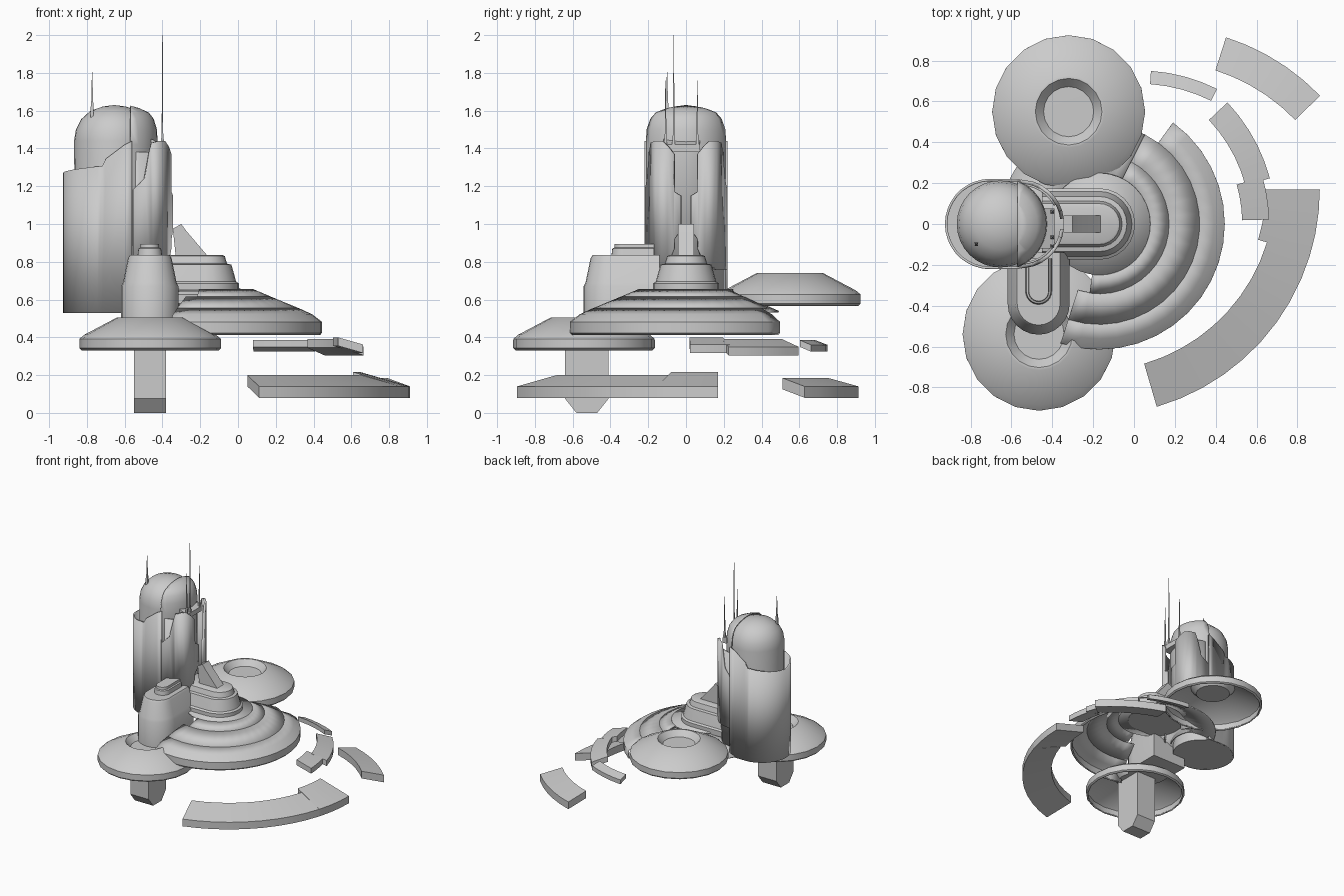
import bpy, bmesh
from math import sin, cos, radians, ceil
from mathutils import Vector

cube = bpy.data.objects.get("Cube")
if cube:
    bpy.data.objects.remove(cube)

GREY = (0.6, 0.6, 0.6, 1)
mat = bpy.data.materials.new("light grey")
mat.use_nodes = True
mat.diffuse_color = GREY
mat.node_tree.nodes["Principled BSDF"].inputs["Base Color"].default_value = GREY


def loft(name, rings, closed=True, wrap=False, caps=True, thick=0, clip=None, angle=32):
    """Skin a list of equal point rows; optionally cap, clip and thicken."""
    bm = bmesh.new()
    rows = [[bm.verts.new(p) for p in ring] for ring in rings]
    n = len(rows[0])
    for i in range(len(rows) if wrap else len(rows) - 1):
        a, b = rows[i], rows[(i + 1) % len(rows)]
        for j in range(n if closed else n - 1):
            k = (j + 1) % n
            bm.faces.new((a[j], a[k], b[k], b[j]))
    if caps:
        bm.faces.new(rows[0])
        bm.faces.new(rows[-1])
    bmesh.ops.remove_doubles(bm, verts=bm.verts, dist=1e-4)
    if clip:
        bmesh.ops.bisect_plane(bm, geom=bm.verts[:] + bm.edges[:] + bm.faces[:],
                               plane_co=clip, plane_no=(-1, 0, 0), clear_outer=True)
    bmesh.ops.recalc_face_normals(bm, faces=bm.faces)
    me = bpy.data.meshes.new(name)
    bm.to_mesh(me)
    bm.free()
    me.materials.append(mat)
    ob = bpy.data.objects.new(name, me)
    bpy.context.collection.objects.link(ob)
    bpy.ops.object.select_all(action="DESELECT")
    ob.select_set(True)
    bpy.context.view_layer.objects.active = ob
    bpy.ops.object.shade_smooth_by_angle(angle=radians(angle))
    if thick:
        mod = ob.modifiers.new("thickness", "SOLIDIFY")
        mod.thickness, mod.offset = thick, 0
    return ob


def polar(c, r, a, z):
    return (c[0] + r * cos(radians(a)), c[1] + r * sin(radians(a)), z)


def revolve(name, c, profile, a0=0, a1=360, steps=20, **kw):
    """Sheet turned round a vertical axis, from (radius, height) points."""
    full = a1 - a0 == 360
    angles = [a0 + (a1 - a0) * i / steps for i in range(steps if full else steps + 1)]
    rings = [[polar(c, r, a, z) for r, z in profile] for a in angles]
    return loft(name, rings, closed=False, wrap=full, caps=False, **kw)


def arc_block(name, c, r0, r1, a0, a1, z_in, z_out, th):
    """Curved fragment with a sloping top and bottom."""
    steps = max(2, ceil(abs(a1 - a0) / 7))
    rings = []
    for i in range(steps + 1):
        a = a0 + (a1 - a0) * i / steps
        rings.append([polar(c, r0, a, z_in - th), polar(c, r1, a, z_out - th),
                      polar(c, r1, a, z_out), polar(c, r0, a, z_in)])
    loft(name, rings)


def tiers(name, cap, tail, heading, levels):
    """Round-nosed block: half-round nose at cap, straight sides back by tail."""
    rings = []
    for r, z in levels:
        ring = [polar(cap, r, heading - 90 + 15 * i, z) for i in range(13)]
        back = Vector((cos(radians(heading)), sin(radians(heading)), 0)) * tail
        ring += [tuple(Vector(ring[-1]) - back), tuple(Vector(ring[0]) - back)]
        rings.append(ring)
    loft(name, rings)


def prism(name, pts, axis, lo, hi):
    """Extrude a side outline along x or y."""
    put = (lambda p, d: (d, p[0], p[1])) if axis == "x" else (lambda p, d: (p[0], d, p[1]))
    loft(name, [[put(p, d) for p in pts] for d in (lo, hi)], angle=20)


# Landing discs with sunken centres
for name, centre, base in (("back_disc", (-0.32, 0.55), 0.57),
                           ("front_disc", (-0.465, -0.54), 0.335)):
    revolve(name, centre, [(r, base + h) for r, h in (
        (0.36, 0), (0.37, 0.01), (0.37, 0.055), (0.345, 0.075),
        (0.175, 0.165), (0.165, 0.165), (0.125, 0.12), (0, 0.12))], thick=0.01)

# Broken main disc, made of sectors with stepped ends
HUB = (-0.17, 0)
revolve("main_disc_rim", HUB, [(0.6, 0.415), (0.61, 0.425), (0.61, 0.48), (0.56, 0.518),
                               (0.49, 0.55)], -108, 54, 18, thick=0.01)
revolve("main_disc_middle", HUB, [(0.49, 0.55), (0.34, 0.612)], -108, 63, 18, thick=0.01)
revolve("main_disc_inner", HUB, [(0.34, 0.612), (0.25, 0.65)], -98, 63, 18, thick=0.01)
revolve("main_disc_roof", HUB, [(0.25, 0.65), (0, 0.65)], steps=32, thick=0.01)
revolve("main_disc_back", HUB, [(0.49, 0.535), (0.25, 0.64)], 63, 215, 18, thick=0.01)

# Support leg under the front disc
prism("support_leg", [(-0.64, 0.46), (-0.64, 0.075), (-0.58, 0), (-0.47, 0),
                      (-0.41, 0.075), (-0.41, 0.46)], "x", -0.55, -0.38)

# Stepped round-nosed buildings
tiers("centre_building", HUB, 0.28, 0, [
    (0.175, 0.64), (0.175, 0.685), (0.16, 0.695), (0.152, 0.725), (0.135, 0.785),
    (0.112, 0.79), (0.1, 0.83), (0.09, 0.835)])
tiers("front_building", (-0.467, -0.39), 0.25, -90, [
    (0.152, 0.45), (0.152, 0.67), (0.142, 0.69), (0.115, 0.82), (0.105, 0.835)])
tiers("front_building_roof", (-0.467, -0.33), 0.16, -90, [
    (0.065, 0.83), (0.06, 0.87), (0.05, 0.875), (0.048, 0.895)])
prism("slanted_roof_fin", [(-0.16, 0.83), (-0.275, 0.965), (-0.3, 1.0), (-0.345, 0.975),
                           (-0.33, 0.83)], "y", -0.042, 0.042)

# Tower core with rounded dome, and a hood over its front part
CORE = (-0.655, 0)
revolve("tower_core", CORE, [(0, 0.53), (0.205, 0.53), (0.213, 1.44), (0.203, 1.5),
                             (0.175, 1.555), (0.125, 1.6), (0.06, 1.622), (0, 1.63)], steps=32)
revolve("tower_hood", CORE, [(0.222, 0.6), (0.226, 1.42), (0.222, 1.5), (0.205, 1.555),
                             (0.18, 1.587), (0.13, 1.61), (0.06, 1.63), (0, 1.637)],
        steps=32, clip=(-0.57, 0, 0), thick=0.008)

# Back jacket of the tower, its top edge stepping up toward the front
half = [(-0.56, 0.215, 1.44), (-0.6, 0.215, 1.42), (-0.70, 0.215, 1.345), (-0.72, 0.214, 1.305)]
for a in range(100, 181, 10):
    x, y, _ = polar((-0.705, 0), 0.215, a, 0)
    half.append((x, y, 1.305 - 0.035 * (a - 100) / 80))
plan = half + [(x, -y, z) for x, y, z in reversed(half[:-1])]
loft("tower_jacket", [[(x, y, 0.53), (x, y, z)] for x, y, z in plan],
     closed=False, caps=False, thick=0.012)
loft("tower_floor", [[(x, y, z) for x, y, _ in plan] for z in (0.53, 0.54)])

# Front armour plates: angle, lower edge, upper edge
edge = [(7, 0.97, 1.15), (17, 0.92, 1.17), (17.5, 0.87, 1.37), (27, 0.79, 1.41),
        (37, 0.78, 1.44), (48, 0.76, 1.44), (60, 0.76, 1.43), (64, 0.76, 1.38),
        (72, 0.76, 1.24), (89, 0.76, 1.18)]
for side, name in ((1, "left_armour_plate"), (-1, "right_armour_plate")):
    loft(name, [[polar((-0.56, 0), 0.209, side * a, z) for z in (lo, hi)]
                for a, lo, hi in edge], closed=False, caps=False, thick=0.018)
    # Lower skirt and upper wall behind the plates
    revolve(name + "_backing", (-0.56, 0),
            [(0.195, 0.6), (0.195, 1.38)], *sorted((side * 28, side * 90)),
            steps=6, thick=0.01)

# Antennas: position, base height, tip height
for i, (x, y, lo, hi) in enumerate(((-0.4, -0.065, 1.38, 2.0), (-0.4, 0.06, 1.38, 1.76),
                                    (-0.4, -0.108, 1.38, 1.76), (-0.772, -0.1, 1.56, 1.805))):
    levels = [(0.012, lo), (0.011, lo + 0.06), (0.006, lo + 0.1), (0.002, hi)]
    loft(f"antenna_{i + 1}", [[polar((x, y), r, 45 + 90 * k, z) for k in range(4)]
                              for r, z in levels])
prism("antenna_bracket", [(-0.46, 1.38), (-0.39, 1.38), (-0.39, 1.42), (-0.46, 1.45)],
      "y", -0.12, 0.075)

# Floating ring fragments
OUTER = (-0.2, 0.17)
arc_block("large_fragment", OUTER, 0.89, 1.11, -73.7, -17, 0.2, 0.14, 0.06)
arc_block("large_fragment_end", OUTER, 0.845, 1.11, -17, 0, 0.217, 0.14, 0.06)
arc_block("back_fragment", (0.113, -0.143), 0.94, 1.11, 44, 72.3, 0.185, 0.14, 0.06)
arc_block("middle_fragment", HUB, 0.74, 0.865, 15, 43.5, 0.39, 0.35, 0.045)
arc_block("middle_fragment_end", HUB, 0.7, 0.832, 1.5, 16, 0.4, 0.362, 0.045)
arc_block("small_fragment", (0.023, -0.108), 0.795, 0.86, 63.5, 86, 0.385, 0.36, 0.036)
